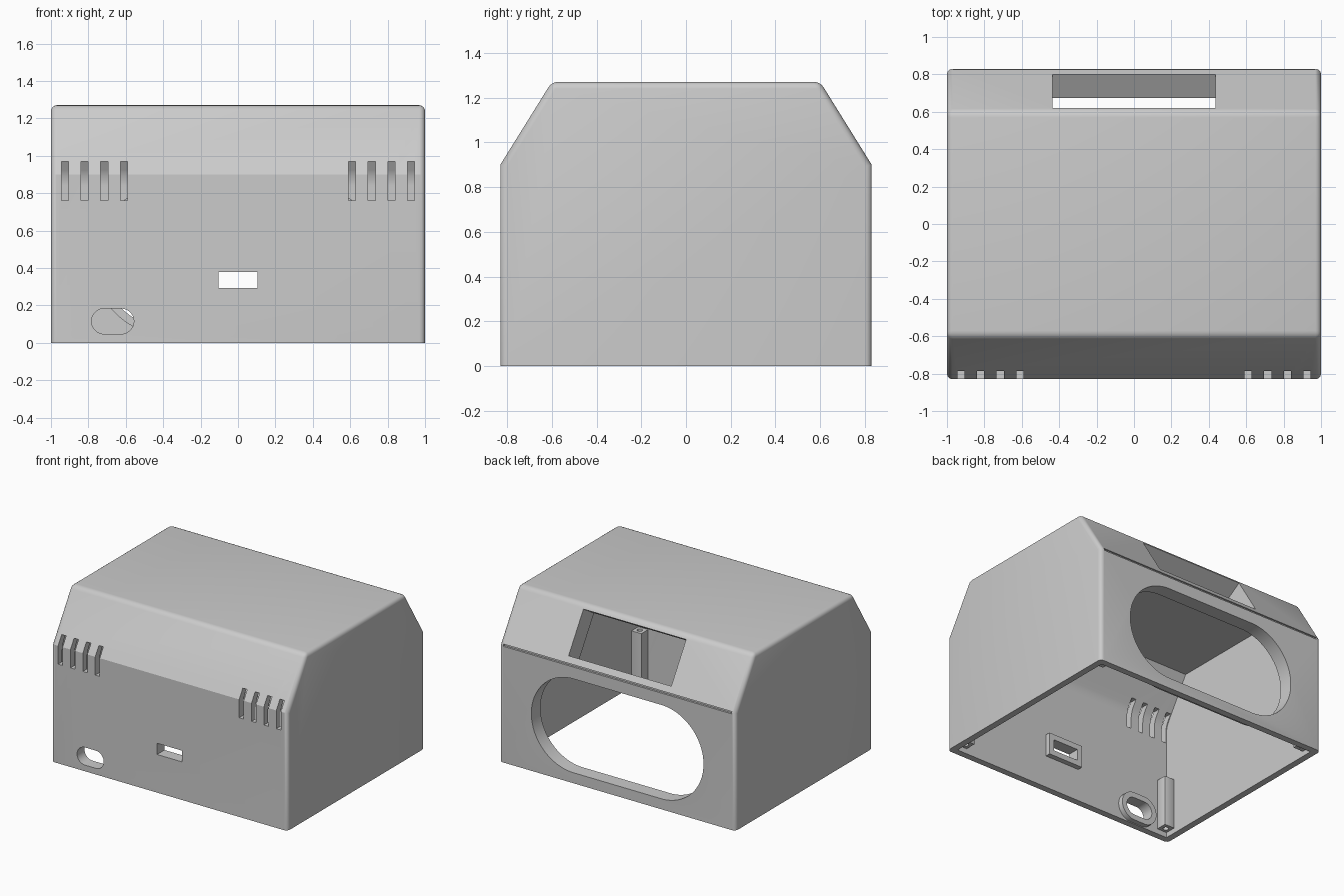
import bpy, bmesh, math
from mathutils import Matrix, Vector

if "Cube" in bpy.data.objects:
    bpy.data.objects.remove(bpy.data.objects["Cube"])

GREY = (0.6, 0.6, 0.6, 1)
mat = bpy.data.materials.new("grey plastic")
mat.use_nodes = True
mat.diffuse_color = GREY
mat.node_tree.nodes["Principled BSDF"].inputs["Base Color"].default_value = GREY

WALL, BEND, TOP = 0.05, 0.9, 1.27
HALF_X, HALF_Y, TOP_Y = 1.0, 0.83, 0.6


def make(name, bm):
    bmesh.ops.recalc_face_normals(bm, faces=bm.faces)
    me = bpy.data.meshes.new(name)
    bm.to_mesh(me)
    bm.free()
    me.materials.append(mat)
    ob = bpy.data.objects.new(name, me)
    bpy.context.collection.objects.link(ob)
    return ob


def activate(ob):
    bpy.ops.object.select_all(action='DESELECT')
    ob.select_set(True)
    bpy.context.view_layer.objects.active = ob


def smooth(ob):
    activate(ob)
    bpy.ops.object.shade_smooth_by_angle(angle=math.radians(28))


def cut(ob, cutter):
    cutter.hide_render = True
    mod = ob.modifiers.new("cut", 'BOOLEAN')
    mod.operation, mod.solver, mod.object = 'DIFFERENCE', 'EXACT', cutter
    activate(ob)
    bpy.ops.object.modifier_apply(modifier=mod.name)
    bpy.data.objects.remove(cutter)


def hood(half_x, half_y, bend, top_y, top, bottom):
    """Solid with the sloped side profile, run along x."""
    pts = [(half_y, bottom), (half_y, bend), (top_y, top)]
    pts += [(-y, z) for y, z in reversed(pts)]
    bm = bmesh.new()
    face = bm.faces.new([bm.verts.new((-half_x, y, z)) for y, z in pts])
    res = bmesh.ops.extrude_face_region(bm, geom=[face])
    new = [v for v in res["geom"] if isinstance(v, bmesh.types.BMVert)]
    bmesh.ops.translate(bm, verts=new, vec=(2 * half_x, 0, 0))
    return bm


def is_bend(e, z):
    return all(abs(v.co.z - z) < 1e-4 for v in e.verts)


def outline(hw, hh, r=0.0, n=1):
    """Rectangle with corners of radius r, n points per corner."""
    pts = []
    for k, (sx, sy) in enumerate([(1, 1), (-1, 1), (-1, -1), (1, -1)]):
        for j in range(n):
            a = math.pi / 2 * (k + (j + 0.5) / n)
            pts.append((sx * (hw - r) + r * math.cos(a), sy * (hh - r) + r * math.sin(a)))
    return pts


def loop(bm, pts, z, frame):
    return [bm.verts.new(frame @ Vector((x, y, z))) for x, y in pts]


def skin(bm, a, b):
    for i in range(len(a)):
        j = (i + 1) % len(a)
        bm.faces.new((a[i], a[j], b[j], b[i]))


def prism(bm, pts, z0, z1, frame):
    a, b = loop(bm, pts, z0, frame), loop(bm, pts, z1, frame)
    skin(bm, a, b)
    bm.faces.new(a)
    bm.faces.new(b)


def ring(name, inner, outer, z0, z1, frame):
    bm = bmesh.new()
    loops = [loop(bm, p, z, frame) for p, z in
             ((inner, z0), (outer, z0), (outer, z1), (inner, z1))]
    for i in range(4):
        skin(bm, loops[i], loops[(i + 1) % 4])
    ob = make(name, bm)
    smooth(ob)
    return ob


def frame_at(x, y, z, angle):
    return Matrix.Translation((x, y, z)) @ Matrix.Rotation(math.radians(angle), 4, 'X')


# Outer shell with softened edges, hollow and open below
bm = hood(HALF_X, HALF_Y, BEND, TOP_Y, TOP, 0)
soft = [e for e in bm.edges if not is_bend(e, 0) and not is_bend(e, BEND)]
bmesh.ops.bevel(bm, geom=soft, offset=0.03, segments=4, profile=0.5, affect='EDGES')
shell = make("enclosure_shell", bm)

slope = math.atan2(TOP - BEND, HALF_Y - TOP_Y)
in_bend = BEND - WALL * math.tan((math.pi / 2 - slope) / 2)
bm = hood(HALF_X - WALL, HALF_Y - WALL, in_bend,
          TOP_Y - WALL * math.tan(slope / 2), TOP - WALL, -0.1)
bends = [e for e in bm.edges if is_bend(e, in_bend)]
bmesh.ops.bevel(bm, geom=bends, offset=0.043, segments=5, profile=0.5, affect='EDGES')
cut(shell, make("cavity_cutter", bm))

# Openings: name, frame pointing inward, half sizes, radius, corner points, collar depth
screen_y = 0.71
screen_z = BEND + (HALF_Y - screen_y) * math.tan(slope)
openings = [
    ("back_opening", frame_at(0, HALF_Y, 0.44, 90), 0.73, 0.36, 0.36, 14, 0.11),
    ("screen_window", frame_at(0, screen_y, screen_z, 180 - math.degrees(slope)),
     0.435, 0.17, 0, 1, 0.15),
    ("front_port", frame_at(0, -HALF_Y, 0.335, -90), 0.105, 0.043, 0, 1, 0.09),
    ("cable_port", frame_at(-0.67, -HALF_Y, 0.115, -90), 0.113, 0.068, 0.068, 10, 0.09),
]
bm = bmesh.new()
rim = 0.042
for name, fr, hw, hh, r, n, depth in openings:
    hole = outline(hw, hh, r, n)
    prism(bm, hole, -0.1, 0.16, fr)
    outer = outline(hw + rim, hh + rim, r + rim if r else 0, n)
    ring(name + "_collar", hole, outer, WALL - 0.004, depth, fr)

# Vent slots wrapping the front bend, four at each side
for side in (-1, 1):
    for i in range(4):
        prism(bm, outline(0.019, 0.105), -0.1, 0.15,
              frame_at(side * (0.61 + 0.105 * i), -HALF_Y, 0.865, -90))

# Narrow groove along the back bend
prism(bm, outline(0.967, 0.008), -0.05, 0.015, frame_at(0, HALF_Y, BEND - 0.002, 90))
cut(shell, make("opening_cutter", bm))
smooth(shell)

# Screw posts in the corners
for fb, sy in (("front", -1), ("back", 1)):
    for lr, sx in (("left", 1), ("right", -1)):
        ring(f"{fb}_{lr}_screw_post", outline(0.02, 0.02, 0.02, 4),
             outline(0.043, 0.043, 0.002, 4), 0.04, 0.43,
             Matrix.Translation((sx * 0.91, sy * 0.74, 0)))
